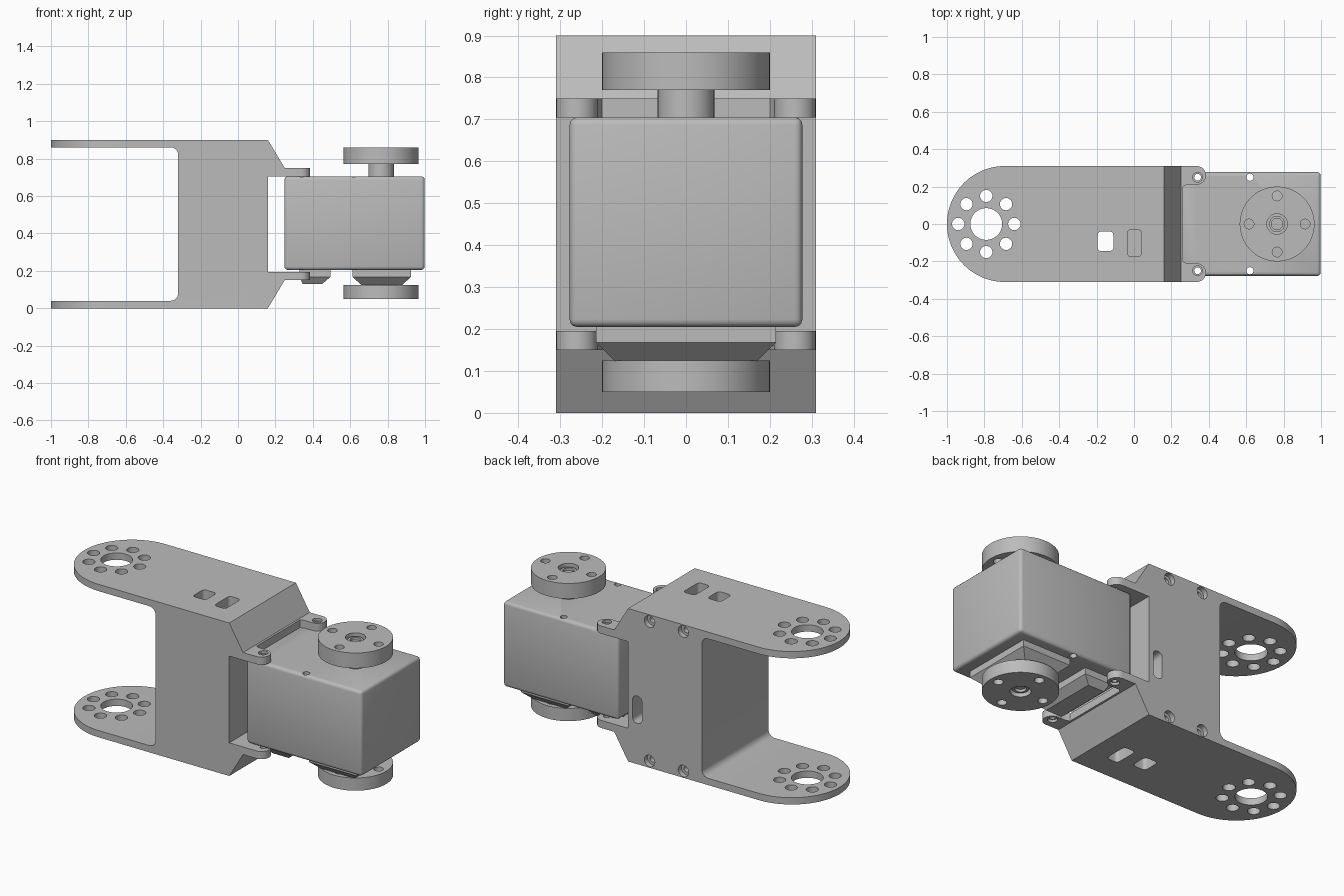
import bpy
import bmesh
from math import cos, sin, pi, radians
from mathutils import Vector

cube = bpy.data.objects.get("Cube")
if cube:
    bpy.data.objects.remove(cube, do_unlink=True)

grey = bpy.data.materials.new("plain_grey")
grey.use_nodes = True
COLOUR = (0.5, 0.5, 0.5, 1)
grey.diffuse_color = COLOUR
grey.node_tree.nodes["Principled BSDF"].inputs["Base Color"].default_value = COLOUR

TOP = 0.9       # overall height
HALF = 0.31     # half depth of the bracket
AXLE = 0.765    # x of the servo axle


def make(name, bm):
    bmesh.ops.recalc_face_normals(bm, faces=bm.faces)
    me = bpy.data.meshes.new(name)
    bm.to_mesh(me)
    bm.free()
    me.materials.append(grey)
    ob = bpy.data.objects.new(name, me)
    bpy.context.collection.objects.link(ob)
    return ob


def prism(name, pts, a, b, axis="z"):
    """Extrude a 2D outline from a to b along z (xy outline) or y (xz outline)."""
    bm = bmesh.new()
    place = (lambda p: (p[0], p[1], a)) if axis == "z" else (lambda p: (p[0], a, p[1]))
    face = bm.faces.new([bm.verts.new(place(p)) for p in pts])
    out = bmesh.ops.extrude_face_region(bm, geom=[face])["geom"]
    move = Vector((0, 0, b - a)) if axis == "z" else Vector((0, b - a, 0))
    bmesh.ops.translate(bm, vec=move, verts=[g for g in out if isinstance(g, bmesh.types.BMVert)])
    return make(name, bm)


def arc(cx, cy, r, start, end, n=8):
    return [(cx + r * cos(radians(start + (end - start) * i / n)),
             cy + r * sin(radians(start + (end - start) * i / n))) for i in range(n + 1)]


def disc(name, x, y, r, a, b, axis="z", n=24):
    return prism(name, arc(x, y, r, 0, 360, n)[:-1], a, b, axis)


def round_rect(x0, x1, y0, y1, r):
    return (arc(x1 - r, y1 - r, r, 0, 90, 4) + arc(x0 + r, y1 - r, r, 90, 180, 4)
            + arc(x0 + r, y0 + r, r, 180, 270, 4) + arc(x1 - r, y0 + r, r, 270, 360, 4))


def combine(ob, others, operation="DIFFERENCE"):
    """Apply booleans, then remove the helper objects."""
    for other in others:
        other.hide_render = True
        mod = ob.modifiers.new("cut", "BOOLEAN")
        mod.operation, mod.object, mod.solver = operation, other, "EXACT"
    bpy.context.view_layer.update()
    graph = bpy.context.evaluated_depsgraph_get()
    me = bpy.data.meshes.new_from_object(ob.evaluated_get(graph))
    ob.modifiers.clear()
    ob.data = me
    for other in others:
        bpy.data.objects.remove(other, do_unlink=True)


def stepped_block(name, rings):
    """Convex block through rectangles (x0, x1, half_y, z)."""
    bm = bmesh.new()
    for x0, x1, h, z in rings:
        for x in (x0, x1):
            for y in (-h, h):
                bm.verts.new((x, y, z))
    bmesh.ops.convex_hull(bm, input=bm.verts)
    bmesh.ops.dissolve_limit(bm, angle_limit=0.01, verts=bm.verts, edges=bm.edges)
    return make(name, bm)


# Bracket: side profile (lower half mirrored upwards) crossed with the plan outline
lower = ([(-0.32, TOP / 2)] + arc(-0.36, 0.08, 0.04, 0, -90, 6)
         + [(-1, 0.04), (-1, 0), (0.16, 0), (0.25, 0.15), (0.4, 0.15), (0.4, 0.195), (0.16, 0.195)])
upper = [(x, TOP - z) for x, z in reversed(lower[1:])]
bracket = prism("bracket", lower + upper, -HALF, HALF, "y")

tab = arc(0.335, 0.26, 0.05, 90, -90, 12) + [(0.28, 0.21), (0.262, 0.2)]
half_plan = arc(-0.69, 0, HALF, 180, 90, 24) + tab
plan = half_plan + [(x, -y) for x, y in reversed(half_plan[1:])]
combine(bracket, [prism("plan_cutter", plan, -0.1, 1)], "INTERSECT")

# Bracket openings: horn pattern, cable windows, back screws, side slot, tab screws
cuts = [disc("cut", -0.79, 0, 0.085, -0.1, 1, n=40)]
for i in range(8):
    a = i * pi / 4
    cuts.append(disc("cut", -0.79 + 0.15 * cos(a), 0.15 * sin(a), 0.033, -0.1, 1))
cuts.append(prism("cut", round_rect(-0.195, -0.11, -0.145, -0.04, 0.02), -0.1, 1))
pocket = round_rect(-0.035, 0.04, -0.175, -0.03, 0.02)
cuts += [prism("cut", pocket, -0.1, 0.1), prism("cut", pocket, TOP - 0.1, 1)]
for x in (0.02, -0.2):
    for z in (0.04, TOP - 0.04):
        cuts += [disc("cut", x, z, 0.034, HALF - 0.03, 0.4, "y"),
                 disc("cut", x, z, 0.018, HALF - 0.1, 0.4, "y")]
cuts.append(prism("cut", round_rect(0.07, 0.13, 0.24, 0.4, 0.025), 0.21, 0.4, "y"))
for y in (-0.25, 0.25):
    cuts += [disc("cut", 0.34, y, 0.018, -0.1, 1),
             disc("cut", 0.34, y, 0.026, TOP - 0.165, 1),
             disc("cut", 0.34, y, 0.026, -0.1, 0.165)]
combine(bracket, cuts)

# Servo case with rounded edges and four screw holes
bm = bmesh.new()
bmesh.ops.create_cube(bm, size=1)
for v in bm.verts:
    v.co = (0.623 + v.co.x * 0.75, v.co.y * 0.555, 0.455 + v.co.z * 0.5)
bmesh.ops.bevel(bm, geom=bm.edges[:], offset=0.018, segments=3, profile=0.5, affect="EDGES")
case = make("servo_case", bm)
combine(case, [disc("cut", x, y, 0.019, 0.1, 0.8) for x in (0.34, 0.62) for y in (-0.25, 0.25)])

# Raised parts under the servo
boss = stepped_block("lower_boss", [(0.612, 0.925, 0.215, 0.21), (0.612, 0.925, 0.215, 0.168),
                                    (0.66, 0.877, 0.17, 0.124)])
cover = stepped_block("connector_cover", [(0.33, 0.495, 0.2, 0.21), (0.33, 0.495, 0.2, 0.168),
                                          (0.345, 0.45, 0.17, 0.13)])

# Output shaft and the two drive horns
shaft = disc("output_shaft", AXLE, 0, 0.068, 0.7, 0.775, n=32)
parts = [bracket, case, boss, cover, shaft]
for name, z0, z1, outside in (("upper_horn", 0.77, 0.86, 1), ("lower_horn", 0.05, 0.125, -1)):
    horn = disc(name, AXLE, 0, 0.2, z0, z1, n=64)
    face = z1 if outside > 0 else z0
    cuts = [disc("cut", AXLE, 0, 0.055, face - outside * 0.03, face + outside * 0.1)]
    for i in range(4):
        cuts.append(disc("cut", AXLE + 0.15 * cos(i * pi / 2), 0.15 * sin(i * pi / 2),
                         0.026, z0 - 0.02, z1 + 0.02))
    combine(horn, cuts)
    # hollow screw sunk in the middle of the horn
    screw = disc(name + "_screw", AXLE, 0, 0.043, face - outside * 0.035, face - outside * 0.015)
    combine(screw, [disc("cut", AXLE, 0, 0.03, face - outside * 0.03, face + outside * 0.1)])
    parts += [horn, screw]

# Smooth the round walls, keep the edges crisp
for ob in bpy.context.view_layer.objects:
    ob.select_set(ob in parts)
bpy.context.view_layer.objects.active = bracket
bpy.ops.object.shade_smooth_by_angle(angle=radians(30))
